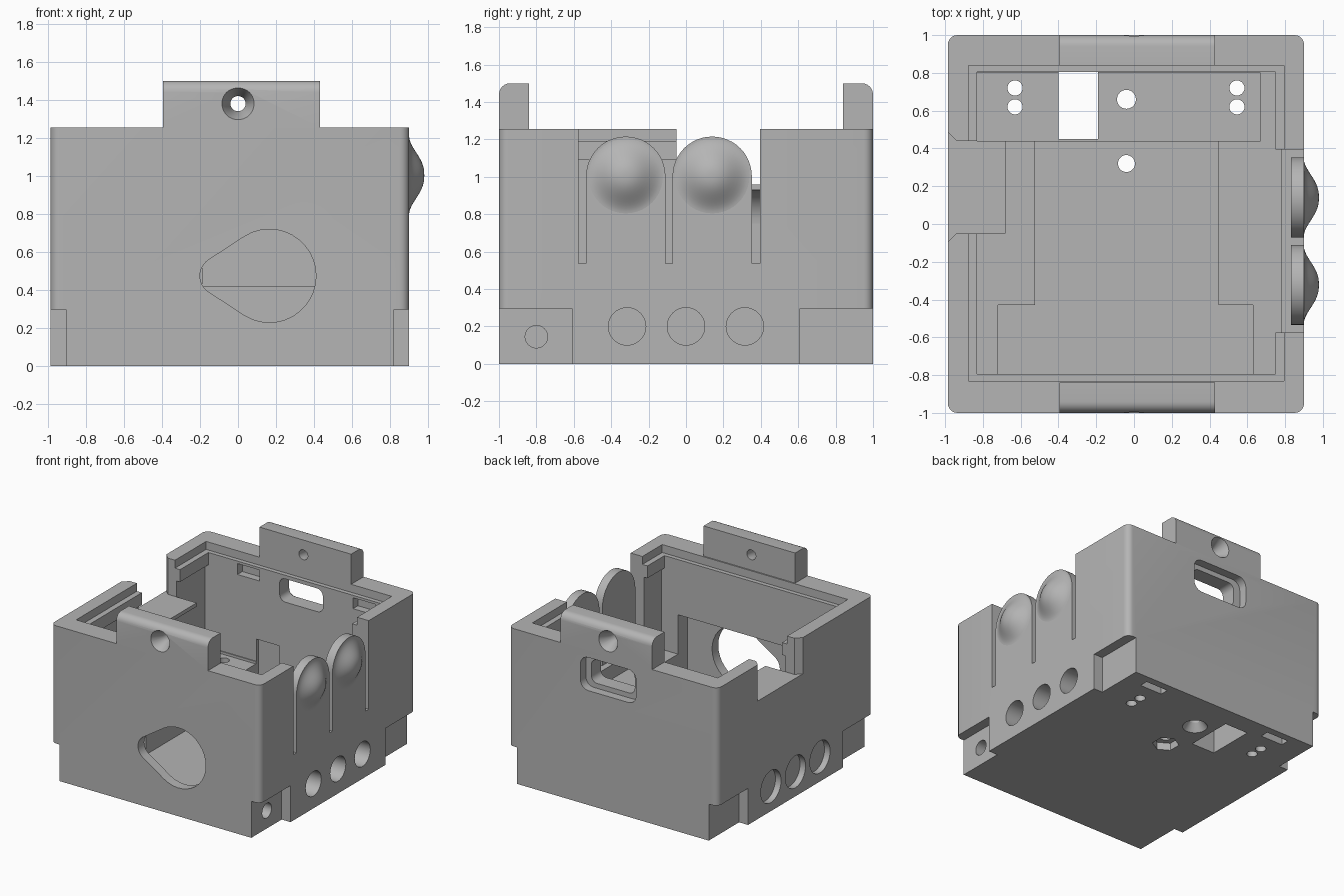
import bpy, bmesh, math
from mathutils import Matrix, Vector

old = bpy.data.objects.get("Cube")
if old:
    bpy.data.objects.remove(old)

grey = bpy.data.materials.new("matte grey plastic")
grey.use_nodes = True
grey.diffuse_color = (0.46, 0.46, 0.46, 1)
grey.node_tree.nodes["Principled BSDF"].inputs["Base Color"].default_value = (0.46, 0.46, 0.46, 1)


def finish(name, bm):
    bmesh.ops.recalc_face_normals(bm, faces=bm.faces)
    mesh = bpy.data.meshes.new(name)
    bm.to_mesh(mesh)
    bm.free()
    mesh.materials.append(grey)
    obj = bpy.data.objects.new(name, mesh)
    bpy.context.collection.objects.link(obj)
    return obj


def box(name, x, y, z, round_test=None, radius=0.05):
    """Box from ranges; edges whose two ends pass round_test are rounded."""
    bm = bmesh.new()
    bmesh.ops.create_cube(bm, size=1)
    for v in bm.verts:
        v.co = Vector([r[0] if c < 0 else r[1] for c, r in zip(v.co, (x, y, z))])
    if round_test:
        edges = [e for e in bm.edges if round_test(*e.verts)]
        bmesh.ops.bevel(bm, geom=edges, offset=radius, segments=6, profile=0.5, affect='EDGES')
    return finish(name, bm)


def along(axis):
    """Edge test for edges running along one axis."""
    return lambda a, b: abs(a.co[axis] - b.co[axis]) > 0.05


def drill(start, direction, depth, r1, r2=None, sides=40):
    """Cylinder or cone cutter from a start point along a direction."""
    bm = bmesh.new()
    bmesh.ops.create_cone(bm, cap_ends=True, segments=sides, radius1=r1,
                          radius2=r1 if r2 is None else r2, depth=depth)
    d = Vector(direction)
    turn = Vector((0, 0, 1)).rotation_difference(d).to_matrix().to_4x4()
    bm.transform(Matrix.Translation(Vector(start) + d * depth / 2) @ turn)
    return finish("cutter", bm)


def prism(name, points, axis, lo, hi):
    """Extrude a profile given in the two remaining axes."""
    bm = bmesh.new()
    place = {0: lambda a, b: (lo, a, b), 1: lambda a, b: (a, lo, b), 2: lambda a, b: (a, b, lo)}[axis]
    face = bm.faces.new([bm.verts.new(place(*p)) for p in points])
    out = bmesh.ops.extrude_face_region(bm, geom=[face])
    shift = Vector((0, 0, 0))
    shift[axis] = hi - lo
    bmesh.ops.translate(bm, vec=shift, verts=[g for g in out["geom"] if isinstance(g, bmesh.types.BMVert)])
    return finish(name, bm)


def arc(cx, cy, r, start, end, steps=24):
    angles = [math.radians(start + (end - start) * i / steps) for i in range(steps + 1)]
    return [(cx + r * math.cos(a), cy + r * math.sin(a)) for a in angles]


def cut(target, cutter):
    mod = target.modifiers.new("cut", 'BOOLEAN')
    mod.object, mod.operation, mod.solver = cutter, 'DIFFERENCE', 'EXACT'
    bpy.context.view_layer.objects.active = target
    bpy.ops.object.modifier_apply(modifier=mod.name)
    bpy.data.objects.remove(cutter)


def cut_box(x, y, z, round_test=None, radius=0.05):
    cut(case, box("cutter", x, y, z, round_test, radius))


# Main case with rounded upright corners
case = box("case", (-0.985, 0.9), (-1, 1), (0, 1.255), along(2))

# Cavity: lid rebate, ridge, main chamber, back step, floor wells
cut_box((-0.875, 0.795), (-0.83, 0.84), (1.19, 1.4))
cut_box((-0.83, 0.75), (-0.795, 0.805), (1.0, 1.3))
cut_box((-0.86, 0.78), (-0.797, 0.807), (0.42, 1.09))
cut_box((-0.83, 0.67), (0.44, 0.8), (0.4, 0.6))
cut_box((-0.525, 0.447), (-0.5, 0.437), (0.1, 0.6))
cut_box((-0.72, 0.63), (-0.92, -0.43), (0.1, 0.74))

# Teardrop window in the front wall
teardrop = arc(0.165, 0.475, 0.245, -122, 122) + arc(-0.1, 0.475, 0.1, 122, 238, 12)
cut(case, prism("cutter", teardrop, 1, -1.1, -0.85))

# Opening for the push buttons in the right wall
cut_box((0.7, 1), (-0.575, 0.395), (0.535, 1.4))

# Chamfered notch in the other side wall
cut_box((-1.1, -0.72), (-0.05, 0.44), (0.96, 1.4))
flare = [(-1.03, -0.14), (-0.94, -0.05), (-0.94, 0.44), (-1.03, 0.53)]
cut(case, prism("cutter", flare, 2, 0.96, 1.4))

# Side features: corner notches, cross holes and stepped round recesses
for wall, side in ((0.9, 1), (-0.985, -1)):
    inward = (-side, 0, 0)
    for end in (-1, 1):
        cut_box(sorted((wall - side * 0.08, wall + side * 0.1)),
                sorted((end * 0.61, end * 1.1)), (-0.1, 0.297))
    cut(case, drill((wall + side * 0.05, -0.8, 0.145), inward, 0.22, 0.06))
    for y in (-0.315, 0, 0.315):
        cut(case, drill((wall + side * 0.02, y, 0.2), inward, 0.07, 0.13))
        cut(case, drill((wall + side * 0.02, y, 0.2), inward, 0.16, 0.1))
cut(case, drill((1.1, 0.8, 0.145), (-1, 0, 0), 2.2, 0.06))

# Stepped rounded port in the back wall
cut_box((-0.25, 0.25), (0.93, 1.1), (0.93, 1.2), along(1), 0.07)
cut_box((-0.19, 0.2), (0.7, 1.1), (0.97, 1.16), along(1), 0.05)

# Catch pockets inside the back wall
for x in (-0.47, 0.57):
    cut_box((x - 0.1, x + 0.1), (0.75, 0.87), (1.08, 1.17))

# Floor: cable slot, paired holes, screw hole, nut recess, strap pockets
cut_box((-0.4, -0.19), (0.45, 0.837), (-0.1, 0.6))
for x in (-0.63, 0.545):
    for y in (0.62, 0.72):
        cut(case, drill((x, y, -0.1), (0, 0, 1), 0.7, 0.04, sides=24))
    cut_box((x - 0.08, x + 0.12), (0.87, 0.94), (-0.1, 0.06))
up = (0, 0, 1)
cut(case, drill((-0.04, 0.66, -0.1), up, 0.7, 0.05))
cut(case, drill((-0.04, 0.66, -0.01), up, 0.08, 0.1, 0.045))
cut(case, drill((-0.04, 0.32, -0.1), up, 0.4, 0.045))
cut(case, drill((-0.04, 0.32, -0.05), up, 0.11, 0.1, sides=6))

# Screw tabs on the front and back walls
tabs = []
for name, side in (("front_tab", -1), ("back_tab", 1)):
    def outer_top(a, b, s=side):
        return all(v.co.z > 1.4 and v.co.y * s > 0.95 for v in (a, b))
    tab = box(name, (-0.395, 0.43), sorted((side * 0.84, side)), (1.255, 1.5), outer_top, 0.06)
    inward = (0, -side, 0)
    cut(tab, drill((0, side * 1.1, 1.38), inward, 0.4, 0.04))
    cut(tab, drill((0, side * 1.001, 1.38), inward, 0.09, 0.085, 0.04))
    tabs.append(tab)

# Shelf with a curved bracket in the side notch
shelf_profile = [(-0.94, 0.96), (-0.68, 0.96), (-0.68, 0.93)] + \
    arc(-0.68, 0.75, 0.18, 90, 180, 10) + [(-0.94, 0.75)]
shelf = prism("side_shelf", shelf_profile, 1, -0.05, 0.44)

# Push buttons: arched flaps with bell shaped domes
parts = [case, shelf] + tabs
for name, y in (("front", -0.322), ("back", 0.14)):
    outline = [(y + 0.212, 0.5)] + arc(y, 1.003, 0.212, 0, 180) + [(y - 0.212, 0.5)]
    parts.append(prism(name + "_button_flap", outline, 0, 0.83, 0.9))
    bm = bmesh.new()
    rings = []
    for i in range(13):
        t = i / 12
        height = 0.08 * (0.5 + 0.5 * math.cos(math.pi * t ** 1.2))
        ring = [bm.verts.new((0.899 + height, y + 0.208 * t * math.cos(a), 1.003 + 0.208 * t * math.sin(a)))
                for a in [math.tau * k / 40 for k in range(40)]]
        for k in range(40 if rings else 0):
            bm.faces.new((rings[-1][k], rings[-1][k - 1], ring[k - 1], ring[k]))
        rings.append(ring)
    bmesh.ops.remove_doubles(bm, verts=bm.verts, dist=0.0001)
    dome = finish(name + "_button_dome", bm)
    if sum(f.normal.x for f in dome.data.polygons) < 0:
        dome.data.flip_normals()
    parts.append(dome)

# Smooth curved areas, keep hard edges crisp
bpy.ops.object.select_all(action='DESELECT')
for obj in parts:
    obj.select_set(True)
bpy.context.view_layer.objects.active = case
bpy.ops.object.shade_smooth_by_angle(angle=math.radians(30))
